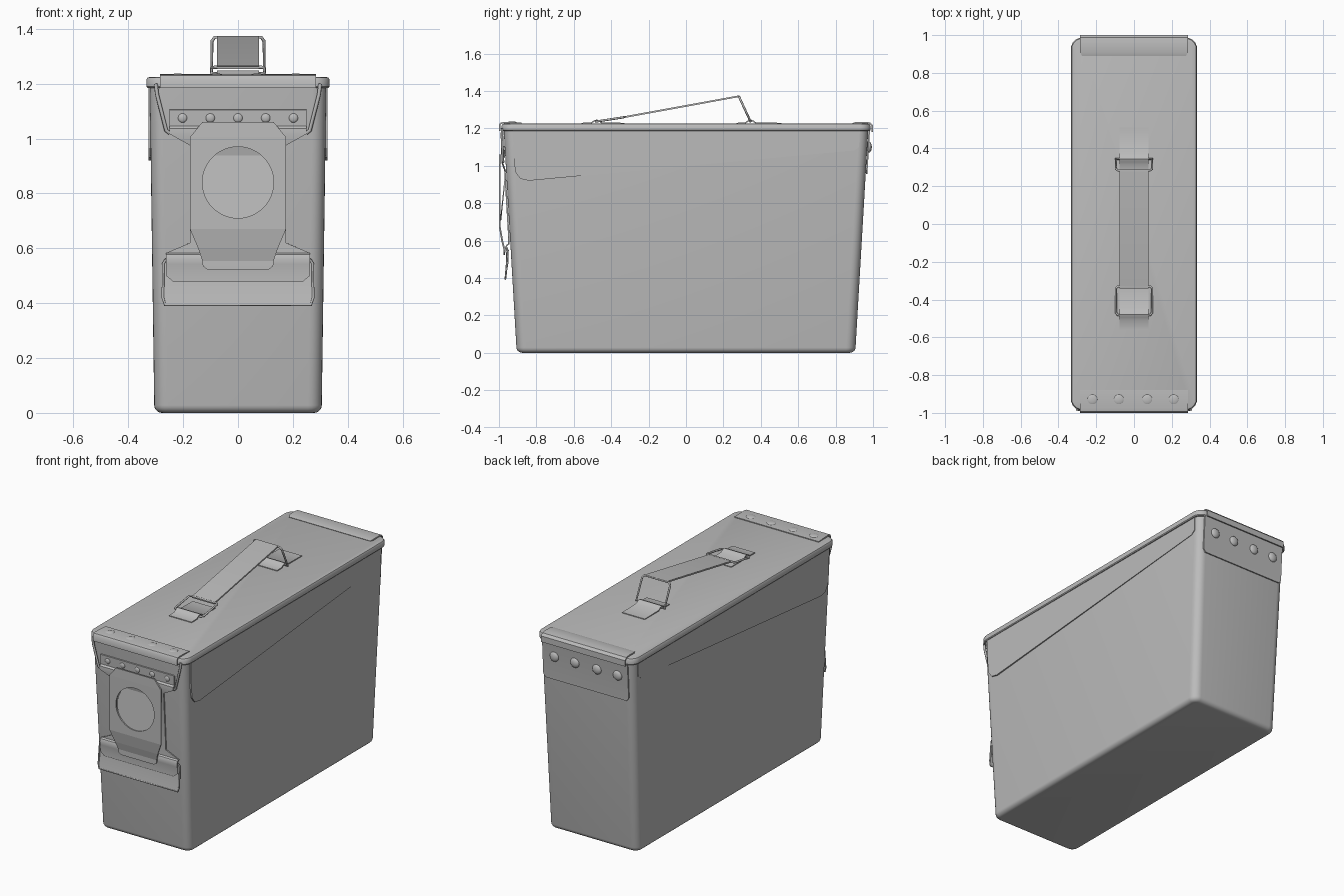
import bpy, bmesh, math
from mathutils import Vector

cube = bpy.data.objects.get("Cube")
if cube:
    bpy.data.objects.remove(cube, do_unlink=True)

# One painted steel colour
steel = bpy.data.materials.new("grey_steel")
steel.use_nodes = True
steel.diffuse_color = (0.5, 0.5, 0.5, 1)
steel.node_tree.nodes["Principled BSDF"].inputs["Base Color"].default_value = (0.5, 0.5, 0.5, 1)


def finish(name, bm, smooth=True):
    bmesh.ops.recalc_face_normals(bm, faces=bm.faces)
    mesh = bpy.data.meshes.new(name)
    bm.to_mesh(mesh)
    bm.free()
    mesh.materials.append(steel)
    ob = bpy.data.objects.new(name, mesh)
    bpy.context.collection.objects.link(ob)
    if smooth:
        bpy.ops.object.select_all(action='DESELECT')
        ob.select_set(True)
        bpy.context.view_layer.objects.active = ob
        bpy.ops.object.shade_smooth_by_angle(angle=math.radians(35))
    return ob


def skin(bm, rings):
    """Bridge equal vertex rings and cap both ends."""
    n = len(rings[0])
    for a, b in zip(rings, rings[1:]):
        for i in range(n):
            j = (i + 1) % n
            bm.faces.new((a[i], a[j], b[j], b[i]))
    bm.faces.new(rings[0])
    bm.faces.new(rings[-1])


def rounded_box(name, levels, steps=6):
    """Stack of rounded rectangles given as (z, half x, half y, corner radius)."""
    bm = bmesh.new()
    rings = []
    for z, hx, hy, r in levels:
        ring = []
        for k, (sx, sy) in enumerate(((1, 1), (-1, 1), (-1, -1), (1, -1))):
            for s in range(steps + 1):
                a = math.pi / 2 * (k + s / steps)
                ring.append(bm.verts.new((sx * (hx - r) + r * math.cos(a),
                                          sy * (hy - r) + r * math.sin(a), z)))
        rings.append(ring)
    skin(bm, rings)
    return finish(name, bm)


def ribbon(name, sections, t=0.008, smooth=True):
    """Bent sheet metal following (y, z, half width) sections."""
    bm = bmesh.new()
    pts = [Vector((0, y, z)) for y, z, _ in sections]
    rings = []
    for i, (y, z, w) in enumerate(sections):
        d = (pts[min(i + 1, len(pts) - 1)] - pts[max(i - 1, 0)]).normalized()
        off = Vector((0, -d.z, d.y)) * t / 2
        rings.append([bm.verts.new(pts[i] + off * s + Vector((x, 0, 0)))
                      for x, s in ((-w, 1), (w, 1), (w, -1), (-w, -1))])
    skin(bm, rings)
    return finish(name, bm, smooth)


def wire(name, points, radius=0.006, closed=False):
    cu = bpy.data.curves.new(name, 'CURVE')
    cu.dimensions = '3D'
    cu.bevel_depth = radius
    cu.bevel_resolution = 2
    cu.use_fill_caps = True
    sp = cu.splines.new('POLY')
    sp.points.add(len(points) - 1)
    for p, co in zip(sp.points, points):
        p.co = (*co, 1)
    sp.use_cyclic_u = closed
    cu.materials.append(steel)
    ob = bpy.data.objects.new(name, cu)
    bpy.context.collection.objects.link(ob)
    return ob


def rivet(name, loc, radius, scale):
    bm = bmesh.new()
    bmesh.ops.create_uvsphere(bm, u_segments=20, v_segments=10, radius=radius)
    finish(name, bm).location = loc
    bpy.data.objects[name].scale = scale


# Tapered can and lid
def half(z):
    return 0.305 + 0.017 * z / 1.2, 0.905 + 0.07 * z / 1.2


levels = []
for s in range(6):
    a = math.pi / 2 * s / 5
    z, inset = 0.028 * (1 - math.cos(a)), 0.028 * (1 - math.sin(a))
    hx, hy = half(z)
    levels.append((z, hx - inset, hy - inset, 0.05 - inset))
levels.append((1.2, *half(1.2), 0.05))
rounded_box("can_body", levels)
rounded_box("lid", [(1.185, 0.33, 0.982, 0.055), (1.19, 0.334, 0.986, 0.058),
                    (1.214, 0.334, 0.986, 0.058), (1.222, 0.329, 0.981, 0.054),
                    (1.225, 0.318, 0.97, 0.044)])

# Raised side panels, fading towards the back
outline = ((-0.925, 1.19), (-0.92, 1.03), (-0.912, 0.965), (-0.885, 0.93), (-0.84, 0.92),
           (0.9, 1.082), (0.925, 1.1), (0.93, 1.19))
for side, label in ((1, "left"), (-1, "right")):
    bm = bmesh.new()
    outer = [bm.verts.new((side * (0.327 - 0.0018 * (y + 0.9)), y, z)) for y, z in outline]
    inner = [bm.verts.new((side * 0.3, y, z)) for y, z in outline]
    skin(bm, [inner, outer])
    finish(label + "_side_panel", bm, False)
    # Front side ears of the lid
    wire(label + "_lid_ear", [(side * 0.3, -0.983, 1.2), (side * 0.295, -0.984, 1.16),
                              (side * 0.262, -0.98, 1.03), (side * 0.25, -0.976, 1.02)], 0.007)

# Lid end flaps and hinge plate
ribbon("front_lid_flap", [(-0.88, 1.226, 0.285), (-0.975, 1.23, 0.285), (-0.99, 1.227, 0.285),
                          (-0.996, 1.218, 0.285), (-0.996, 1.185, 0.285)])
ribbon("back_lid_flap", [(0.89, 1.224, 0.275), (0.91, 1.23, 0.285), (0.96, 1.231, 0.285),
                         (0.985, 1.227, 0.285), (0.996, 1.215, 0.285), (0.996, 1.18, 0.285)])
ribbon("hinge_plate", [(0.981, 1.185, 0.29), (0.978, 1.165, 0.29),
                       (0.967, 0.975, 0.29), (0.966, 0.955, 0.275)])
for i, x in enumerate((-0.22, -0.08, 0.07, 0.21)):
    rivet(f"lid_rivet_{i + 1}", (x, -0.93, 1.229), 0.028, (1, 1, 0.3))
    rivet(f"hinge_rivet_{i + 1}", (x, 0.977, 1.1), 0.03, (1, 0.55, 1))

# Latch base plate hugging the front, with its rolled ridges
ribbon("latch_base", [(-0.975, 1.105, 0.25), (-0.972, 1.045, 0.25), (-0.982, 1.035, 0.25),
                      (-0.983, 1.018, 0.25), (-0.968, 0.975, 0.175), (-0.947, 0.62, 0.175),
                      (-0.947, 0.582, 0.262), (-0.958, 0.575, 0.262), (-0.964, 0.56, 0.262),
                      (-0.96, 0.542, 0.262), (-0.958, 0.5, 0.262), (-0.958, 0.477, 0.235)])
for i in range(5):
    rivet(f"latch_rivet_{i + 1}", (-0.202 + 0.101 * i, -0.976, 1.075), 0.017, (1, 0.5, 1))

# Swinging latch plate with a round thumb hole
latch = ribbon("latch_plate", [(-0.994, 1.06, 0.13), (-0.995, 1.005, 0.175), (-0.995, 0.67, 0.175),
                               (-0.983, 0.6, 0.145), (-0.972, 0.555, 0.13),
                               (-0.972, 0.535, 0.128), (-0.972, 0.523, 0.112)], 0.009, False)


def disc(name, radius, depth, loc, tilt):
    bm = bmesh.new()
    bmesh.ops.create_cone(bm, cap_ends=True, segments=48, radius1=radius, radius2=radius, depth=depth)
    ob = finish(name, bm)
    ob.location = loc
    ob.rotation_euler.x = math.radians(tilt)
    return ob


cutter = disc("thumb_hole_cutter", 0.13, 0.2, (0, -0.995, 0.84), 90)
cutter.hide_render = True
cutter.hide_set(True)
cut = latch.modifiers.new("thumb_hole", 'BOOLEAN')
cut.operation = 'DIFFERENCE'
cut.solver = 'EXACT'
cut.object = cutter
disc("thumb_dish", 0.134, 0.006, (0, -0.977, 0.84), 84)

# Flared pull lever with wire rim
ribbon("latch_lever", [(-0.95, 0.55, 0.268), (-0.952, 0.48, 0.27), (-0.966, 0.395, 0.272)], 0.005)
wire("latch_lever_rim", [(-0.262, -0.957, 0.56), (-0.272, -0.953, 0.545), (-0.274, -0.963, 0.42),
                         (-0.266, -0.966, 0.394), (0.266, -0.966, 0.394), (0.274, -0.963, 0.42),
                         (0.272, -0.953, 0.545), (0.262, -0.957, 0.56)], 0.005)

# Carrying handle: strap, wire links and lid brackets
ribbon("handle_strap", [(-0.34, 1.258, 0.076), (0.275, 1.37, 0.076), (0.287, 1.37, 0.076)], 0.009)
wire("front_handle_link", [(-0.085, -0.482, 1.236), (-0.096, -0.47, 1.238), (-0.096, -0.34, 1.258),
                           (-0.085, -0.33, 1.26), (0.085, -0.33, 1.26), (0.096, -0.34, 1.258),
                           (0.096, -0.47, 1.238), (0.085, -0.482, 1.236)], closed=True)
wire("back_handle_link", [(-0.096, 0.345, 1.236), (-0.095, 0.29, 1.355), (-0.085, 0.284, 1.369),
                          (0.085, 0.284, 1.369), (0.095, 0.29, 1.355), (0.096, 0.345, 1.236)],
     closed=True)
for label, a, b, ridge in (("front", -0.56, -0.33, -0.478), ("back", 0.27, 0.51, 0.345)):
    ribbon(label + "_handle_bracket",
           [(a, 1.226, 0.077), (ridge - 0.03, 1.228, 0.077), (ridge - 0.015, 1.238, 0.077),
            (ridge, 1.244, 0.077), (ridge + 0.015, 1.238, 0.077), (ridge + 0.03, 1.228, 0.077),
            (b, 1.226, 0.077)], 0.007)
